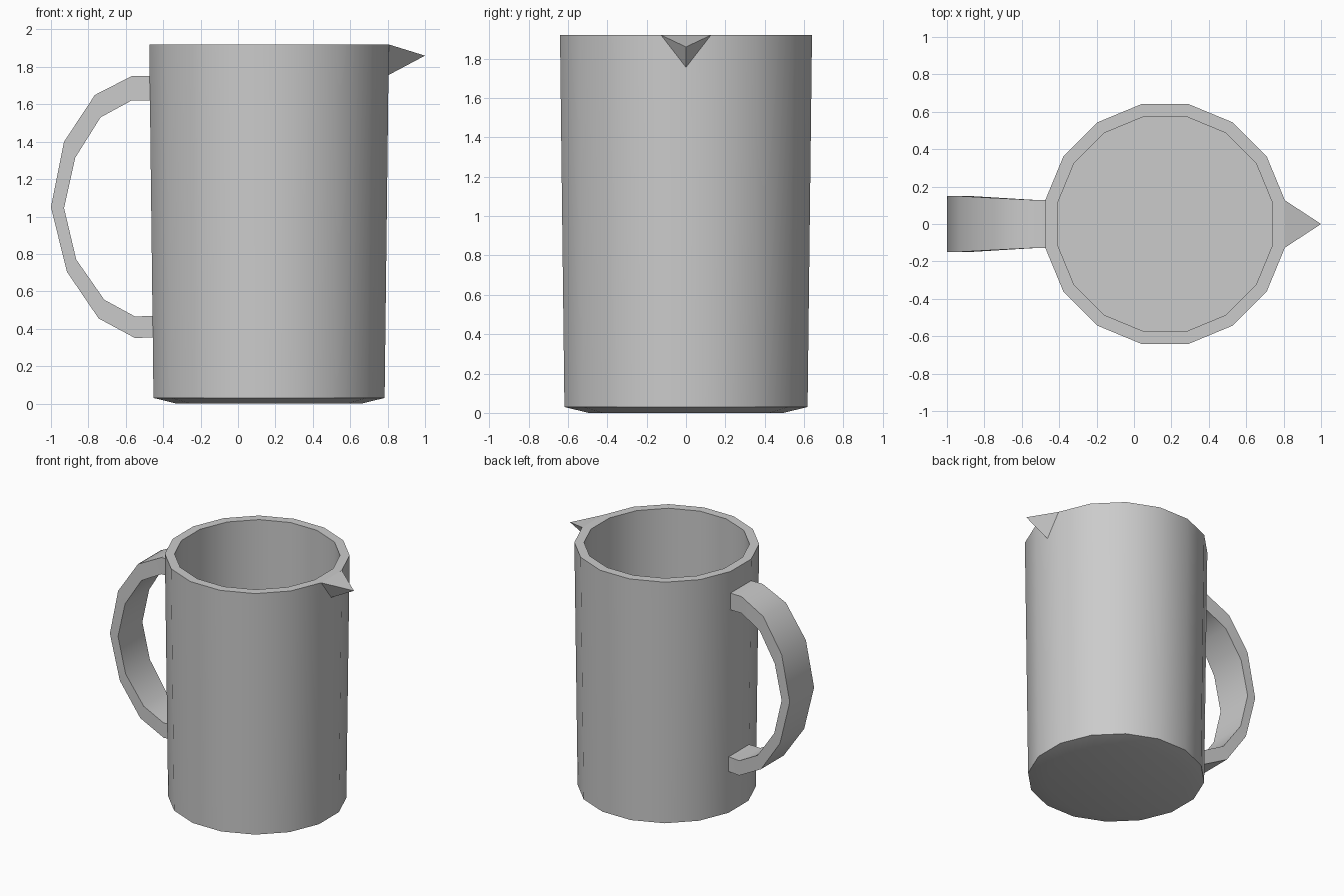
import bpy, bmesh
from math import cos, sin, pi, radians

if "Cube" in bpy.data.objects:
    bpy.data.objects.remove(bpy.data.objects["Cube"])

CX, SIDES = 0.166, 16


def make(name, verts, faces, smooth=35):
    mesh = bpy.data.meshes.new(name)
    mesh.from_pydata(verts, [], faces)
    bm = bmesh.new()
    bm.from_mesh(mesh)
    bmesh.ops.recalc_face_normals(bm, faces=bm.faces)
    bm.to_mesh(mesh)
    bm.free()
    ob = bpy.data.objects.new(name, mesh)
    bpy.context.collection.objects.link(ob)
    if smooth:
        bpy.ops.object.select_all(action='DESELECT')
        ob.select_set(True)
        bpy.context.view_layer.objects.active = ob
        bpy.ops.object.shade_smooth_by_angle(angle=radians(smooth))
    return ob


def loft(rings):
    # Bridge equal-sized closed rings and cap both ends
    n = len(rings[0])
    verts = [v for r in rings for v in r]
    faces = [(i * n + j, i * n + (j + 1) % n, (i + 1) * n + (j + 1) % n, (i + 1) * n + j)
             for i in range(len(rings) - 1) for j in range(n)]
    faces += [tuple(range(n)), tuple(range(len(verts) - n, len(verts)))]
    return verts, faces


# Jug body: underside, chamfer, tapered wall, flat rim, inner wall, floor
profile = [(0.505, 0.0), (0.63, 0.03), (0.653, 1.92), (0.585, 1.92), (0.585, 0.06)]
rings = [[(CX + r * cos((k + 0.5) * 2 * pi / SIDES), r * sin((k + 0.5) * 2 * pi / SIDES), z)
          for k in range(SIDES)] for r, z in profile]
make("jug_body", *loft(rings))

# Pouring spout: wedge on the +x wall panel, pointed tip
w, tx, bx = 0.127, 0.806, 0.802
spout = [(tx, w, 1.92), (tx, -w, 1.92), (bx, -w, 1.755), (bx, 0, 1.755), (bx, w, 1.755), (1.0, 0, 1.86)]
make("spout", spout, [(0, 1, 5), (0, 5, 3, 4), (1, 2, 3, 5), (0, 4, 3, 2, 1)], 0)

# Handle: rectangular section swept through (outer x, z, inner x, z, half width)
path = [(-0.465, 1.75, -0.465, 1.62, 0.127), (-0.57, 1.75, -0.57, 1.62, 0.13),
        (-0.765, 1.65, -0.735, 1.53, 0.14), (-0.93, 1.40, -0.87, 1.315, 0.149),
        (-1.0, 1.05, -0.93, 1.045, 0.15), (-0.915, 0.705, -0.865, 0.77, 0.149),
        (-0.745, 0.455, -0.715, 0.555, 0.14), (-0.55, 0.35, -0.55, 0.465, 0.13),
        (-0.445, 0.355, -0.445, 0.47, 0.125)]
make("handle", *loft([[(a, -h, b), (a, h, b), (c, h, d), (c, -h, d)] for a, b, c, d, h in path]))
